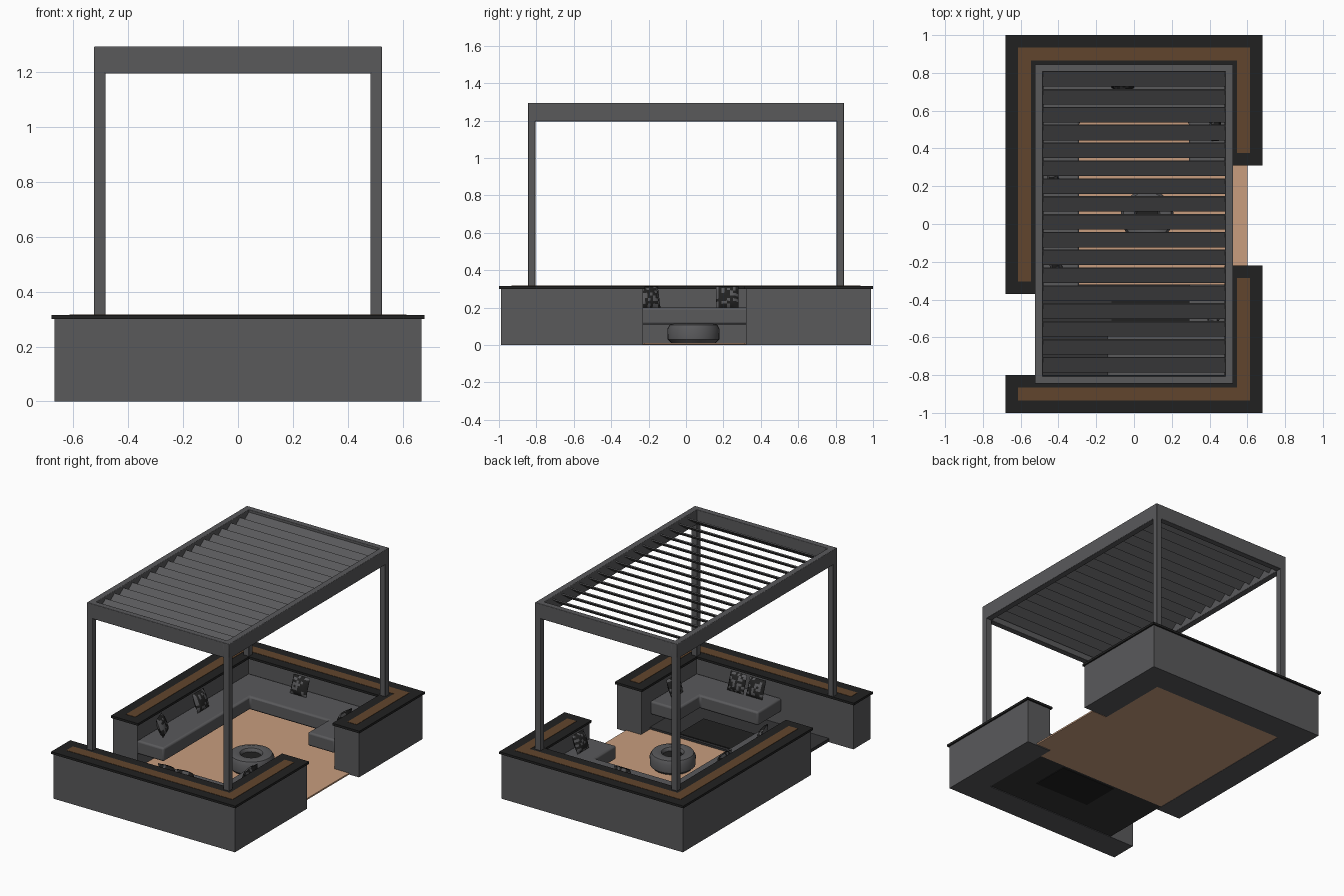
import bpy, bmesh, math, random
from mathutils import Matrix, Vector

if "Cube" in bpy.data.objects:
    bpy.data.objects.remove(bpy.data.objects["Cube"])
random.seed(4)


def material(name, rgb):
    m = bpy.data.materials.new(name)
    m.diffuse_color = (*rgb, 1)
    m.use_nodes = True
    m.node_tree.nodes["Principled BSDF"].inputs["Base Color"].default_value = (*rgb, 1)
    return m


grey = material("charcoal grey", (0.1, 0.1, 0.105))
black = material("black trim", (0.015, 0.015, 0.015))
brown = material("brown planting strip", (0.12, 0.06, 0.026))
tan = material("tan floor", (0.58, 0.34, 0.21))
dark = material("dark floor", (0.035, 0.035, 0.037))


def finish(bm, name, mats, bevel=0.0, smooth=False):
    bmesh.ops.recalc_face_normals(bm, faces=bm.faces)
    mesh = bpy.data.meshes.new(name)
    bm.to_mesh(mesh)
    bm.free()
    for m in mats:
        mesh.materials.append(m)
    ob = bpy.data.objects.new(name, mesh)
    bpy.context.collection.objects.link(ob)
    if bevel:
        mod = ob.modifiers.new("rounded edges", "BEVEL")
        mod.width, mod.segments = bevel, 3
    if smooth:
        bpy.ops.object.select_all(action="DESELECT")
        ob.select_set(True)
        bpy.context.view_layer.objects.active = ob
        bpy.ops.object.shade_smooth_by_angle(angle=math.radians(40))
    return ob


def prism(name, outline, z0, z1, mat, bevel=0.0):
    bm = bmesh.new()
    face = bm.faces.new([bm.verts.new((x, y, z0)) for x, y in outline])
    top = bmesh.ops.extrude_face_region(bm, geom=[face])["geom"]
    bmesh.ops.translate(bm, vec=(0, 0, z1 - z0),
                        verts=[v for v in top if isinstance(v, bmesh.types.BMVert)])
    return finish(bm, name, [mat], bevel, bevel > 0)


def block(name, x0, x1, y0, y1, z0, z1, mat, bevel=0.0):
    return prism(name, [(x0, y0), (x1, y0), (x1, y1), (x0, y1)], z0, z1, mat, bevel)


# Planter walls: U-shaped at the back, L-shaped at the front, inset by d
def back_outline(d):
    o, i = 0.68 - d, 0.48 + d
    return [(-o, -0.37 + d), (-o, 1 - d), (o, 1 - d), (o, 0.31 + d),
            (i, 0.31 + d), (i, 0.8 + d), (-i, 0.8 + d), (-i, -0.37 + d)]


def front_outline(d):
    o, i = 0.68 - d, 0.48 + d
    return [(-o, -1 + d), (o, -1 + d), (o, -0.22 - d), (i, -0.22 - d),
            (i, -0.8 - d), (-o, -0.8 - d)]


for side, outline in (("back", back_outline), ("front", front_outline)):
    prism(side + "_wall", outline(0.01), 0, 0.3, grey)
    prism(side + "_wall_cap", outline(0), 0.3, 0.315, black)
    prism(side + "_planting_strip", outline(0.066), 0.313, 0.317, brown)

# Floors
prism("main_floor", [(-0.49, -0.32), (0.49, -0.32), (0.49, -0.225), (0.6, -0.225),
                     (0.6, 0.315), (0.49, 0.315), (0.49, 0.81), (-0.49, 0.81)],
      0.002, 0.012, tan)
block("front_floor", -0.49, 0.49, -0.81, -0.32, 0.004, 0.025, dark)
block("floor_mat", -0.12, 0.29, -0.6, -0.34, 0.0, 0.03, black)

# Bench seats hung from the walls
prism("back_bench", [(-0.49, -0.37), (-0.29, -0.37), (-0.29, 0.54), (0.29, 0.54),
                     (0.29, 0.32), (0.49, 0.32), (0.49, 0.81), (-0.49, 0.81)],
      0.11, 0.2, grey, 0.012)
prism("front_bench", [(-0.14, -0.81), (0.49, -0.81), (0.49, -0.32), (0.29, -0.32),
                      (0.29, -0.56), (-0.14, -0.56)], 0.11, 0.2, grey, 0.012)

# Round ring table, turned from a profile
profile = [(0.055, 0.02), (0.12, 0.012), (0.138, 0.03), (0.14, 0.085),
           (0.128, 0.108), (0.1, 0.116), (0.07, 0.11), (0.06, 0.095)]
steps = 32
bm = bmesh.new()
rings = [[bm.verts.new((0.07 + r * math.cos(math.tau * k / steps),
                        0.04 + r * math.sin(math.tau * k / steps), z))
          for r, z in profile] for k in range(steps)]
for k in range(steps):
    a, b = rings[k], rings[(k + 1) % steps]
    for j in range(len(profile)):
        n = (j + 1) % len(profile)
        bm.faces.new((a[j], b[j], b[n], a[n]))
finish(bm, "ring_table", [grey], smooth=True)
bm = bmesh.new()
bmesh.ops.create_cone(bm, cap_ends=True, segments=steps, radius1=0.062, radius2=0.062,
                      depth=0.07, matrix=Matrix.Translation((0.07, 0.04, 0.055)))
finish(bm, "table_centre", [black])


# Patterned cushions leaning on the walls; heading is the way each one faces
def cushion(name, x, y, heading):
    bm = bmesh.new()
    n, half = 8, 0.06
    bmesh.ops.create_grid(bm, x_segments=n, y_segments=n, size=half)
    for v in bm.verts:
        u, w = v.co.x / half, v.co.y / half
        v.co.z = 0.026 * max(0, (1 - u * u) * (1 - w * w)) ** 0.4
    back = bmesh.ops.duplicate(bm, geom=bm.verts[:] + bm.edges[:] + bm.faces[:])["geom"]
    for v in back:
        if isinstance(v, bmesh.types.BMVert):
            v.co.z *= -1
    bmesh.ops.remove_doubles(bm, verts=bm.verts, dist=0.0005)
    for f in bm.faces:
        f.material_index = 1 if random.random() < 0.4 else 0
    turn = Matrix.Rotation(heading, 4, "Z") @ Matrix.Rotation(math.radians(70), 4, "Y")
    bm.transform(Matrix.Translation((x, y, 0.257)) @ turn)
    finish(bm, name, [black, grey], smooth=True)


quarter = math.pi / 2
for i, (x, y, heading) in enumerate([
        (-0.42, -0.2, 0.35), (-0.43, 0.22, 0), (-0.06, 0.74, -quarter),
        (0.43, 0.5, math.pi), (0.42, -0.48, math.pi),
        (0.14, -0.74, quarter), (0.0, -0.74, quarter)]):
    cushion(f"cushion_{i + 1}", x, y, heading)

# Pergola posts and roof frame
for sx, xn in ((-1, "right"), (1, "left")):
    for sy, yn in ((-1, "front"), (1, "back")):
        xs, ys = sorted((sx * 0.483, sx * 0.525)), sorted((sy * 0.805, sy * 0.845))
        block(f"{yn}_{xn}_post", *xs, *ys, 0.31, 1.21, grey, 0.004)
    xs = sorted((sx * 0.483, sx * 0.525))
    block(f"{xn}_roof_beam", *xs, -0.845, 0.845, 1.195, 1.295, grey, 0.004)
for sy, yn in ((-1, "front"), (1, "back")):
    ys = sorted((sy * 0.805, sy * 0.845))
    block(f"{yn}_roof_beam", -0.49, 0.49, *ys, 1.195, 1.295, grey, 0.004)

# Tilted roof louvres, low edge towards the front
bm = bmesh.new()
for k in range(17):
    y = 0.768 - 0.0945 * k
    place = (Matrix.Translation((0, y, 1.247)) @ Matrix.Rotation(math.radians(36), 4, "X")
             @ Matrix.Diagonal((0.968, 0.096, 0.008, 1)))
    bmesh.ops.create_cube(bm, size=1, matrix=place)
finish(bm, "roof_louvres", [grey])
